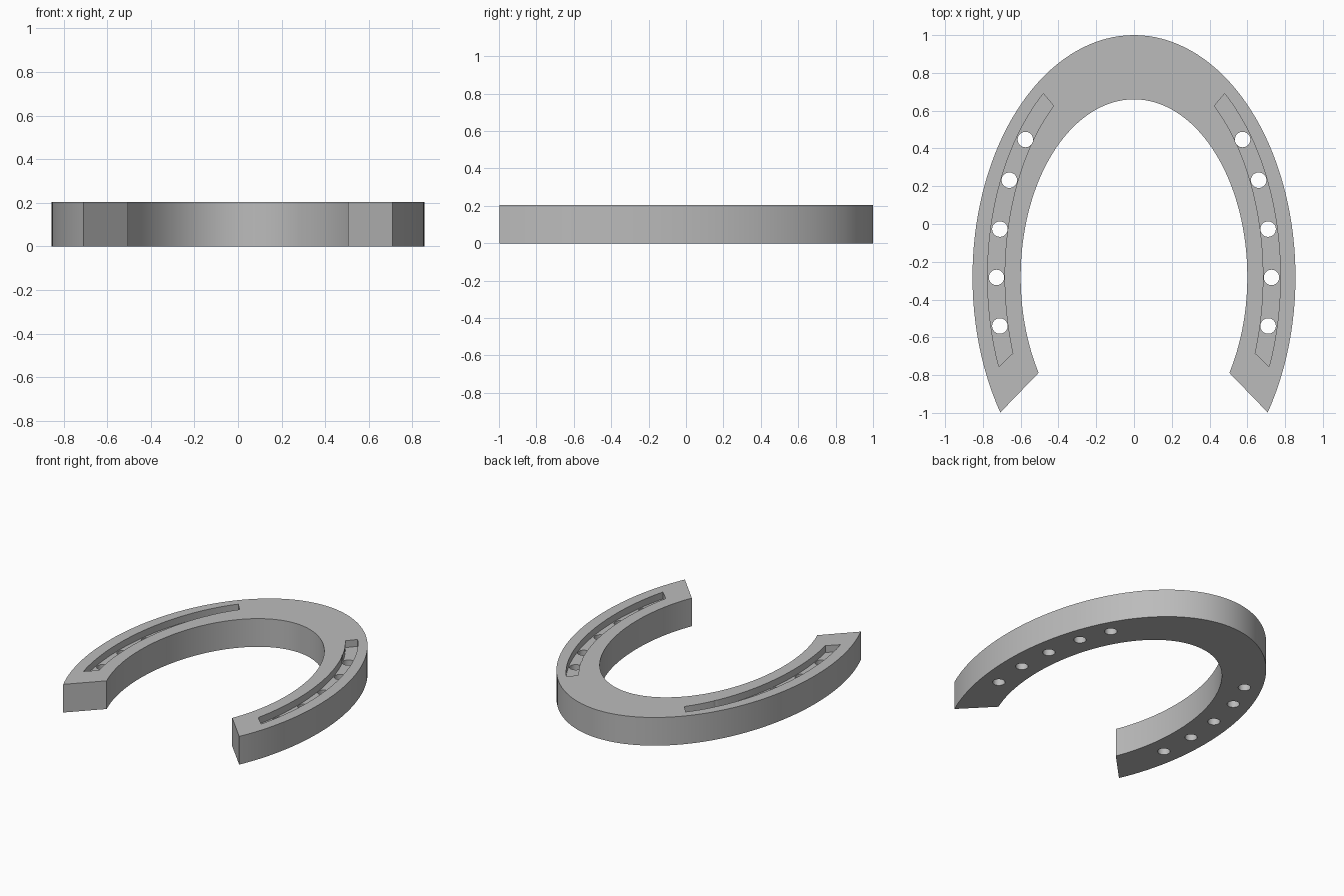
import bpy, bmesh, math

if "Cube" in bpy.data.objects:
    bpy.data.objects.remove(bpy.data.objects["Cube"])

HEIGHT = 0.205
CENTRE_Y = -0.28      # shared centre of all the ellipses
GROOVE_DEPTH = 0.05

steel = bpy.data.materials.new("grey steel")
steel.diffuse_color = (0.5, 0.5, 0.5, 1)
steel.use_nodes = True
steel.node_tree.nodes["Principled BSDF"].inputs["Base Color"].default_value = steel.diffuse_color


def arc(a, b, start, end, n):
    """Points along an ellipse; start and end are (x, y) points on it."""
    t0, t1 = (math.atan2((y - CENTRE_Y) / b, x / a) for x, y in (start, end))
    if t1 < t0:
        t1 += 2 * math.pi
    return [(a * math.cos(t0 + (t1 - t0) * i / n),
             CENTRE_Y + b * math.sin(t0 + (t1 - t0) * i / n)) for i in range(n + 1)]


def band(name, outer, inner, z0, z1):
    """Solid strip between two matching arcs."""
    bm = bmesh.new()
    rings = [[bm.verts.new((*p, z)) for p, z in
              ((o, z0), (o, z1), (i, z1), (i, z0))] for o, i in zip(outer, inner)]
    for r, s in zip(rings, rings[1:]):
        for k in range(4):
            bm.faces.new((r[k], r[(k + 1) % 4], s[(k + 1) % 4], s[k]))
    bm.faces.new(rings[0])
    bm.faces.new(rings[-1])
    bmesh.ops.recalc_face_normals(bm, faces=bm.faces)
    mesh = bpy.data.meshes.new(name)
    bm.to_mesh(mesh)
    bm.free()
    mesh.materials.append(steel)
    obj = bpy.data.objects.new(name, mesh)
    bpy.context.collection.objects.link(obj)
    return obj


def cut(target, cutter):
    """Subtract the cutter and discard it."""
    mod = target.modifiers.new("cut", 'BOOLEAN')
    mod.operation = 'DIFFERENCE'
    mod.solver = 'EXACT'
    mod.object = cutter
    bpy.context.view_layer.objects.active = target
    bpy.ops.object.modifier_apply(modifier=mod.name)
    bpy.data.objects.remove(cutter)


# Horseshoe body, open at the front with slanted heels
shoe = band("horseshoe",
            arc(0.855, 1.28, (0.71, -1.0), (-0.71, -1.0), 96),
            arc(0.60, 0.94, (0.507, -0.79), (-0.507, -0.79), 96), 0, HEIGHT)

for side in (1, -1):
    # Nail groove along each branch
    outer = arc(0.775, 1.235, (0.715, -0.755), (0.48, 0.69), 40)
    inner = arc(0.685, 1.155, (0.643, -0.685), (0.425, 0.625), 40)
    cut(shoe, band("groove_cutter", [(side * x, y) for x, y in outer],
                   [(side * x, y) for x, y in inner],
                   HEIGHT - GROOVE_DEPTH, HEIGHT + 0.1))
    # Nail holes through the groove floor
    for x, y in ((0.575, 0.447), (0.66, 0.232), (0.71, -0.027),
                 (0.728, -0.283), (0.71, -0.54)):
        bpy.ops.mesh.primitive_cylinder_add(vertices=32, radius=0.041, depth=1,
                                            location=(side * x, y, 0))
        hole = bpy.context.object
        hole.data.materials.append(steel)
        cut(shoe, hole)

bpy.ops.object.select_all(action='DESELECT')
shoe.select_set(True)
bpy.context.view_layer.objects.active = shoe
bpy.ops.object.shade_smooth_by_angle(angle=math.radians(30))
